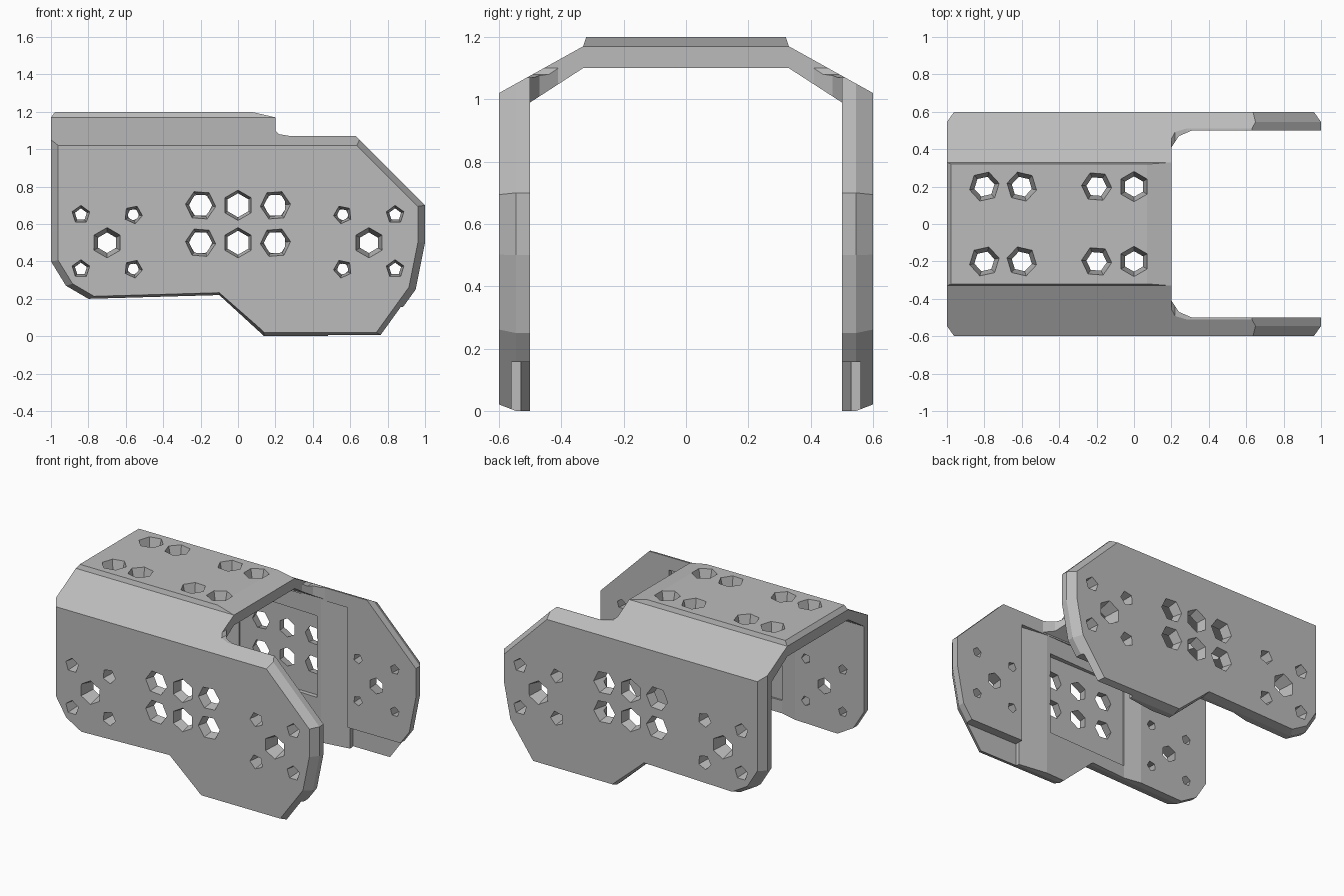
import bpy, bmesh, math
from mathutils import Matrix, Vector

cube = bpy.data.objects.get("Cube")
if cube:
    bpy.data.objects.remove(cube, do_unlink=True)

metal = bpy.data.materials.new("plain_grey")
metal.use_nodes = True
GREY = (0.5, 0.5, 0.5, 1)
metal.diffuse_color = GREY
metal.node_tree.nodes["Principled BSDF"].inputs["Base Color"].default_value = GREY


def finish(name, bm):
    bmesh.ops.recalc_face_normals(bm, faces=bm.faces)
    me = bpy.data.meshes.new(name)
    bm.to_mesh(me)
    bm.free()
    me.materials.append(metal)
    ob = bpy.data.objects.new(name, me)
    bpy.context.collection.objects.link(ob)
    return ob


def loft(name, rings):
    """Solid through matching closed rings of points."""
    bm = bmesh.new()
    loops = [[bm.verts.new(p) for p in ring] for ring in rings]
    for a, b in zip(loops, loops[1:]):
        for i in range(len(a)):
            j = (i + 1) % len(a)
            bm.faces.new((a[i], a[j], b[j], b[i]))
    bm.faces.new(loops[0][::-1])
    bm.faces.new(loops[-1])
    return finish(name, bm)


def plan_prism(name, points, low, high):
    """Vertical prism from a plan outline mirrored across y."""
    plan = points + [(x, -y) for x, y in points[::-1]]
    return loft(name, [[(x, y, z) for x, y in plan] for z in (low, high)])


def boolean(target, tool, operation):
    mod = target.modifiers.new(operation, 'BOOLEAN')
    mod.operation, mod.solver, mod.object = operation, 'EXACT', tool
    tool.hide_render = True
    bpy.context.view_layer.objects.active = target
    bpy.ops.object.modifier_apply(modifier=mod.name)
    bpy.data.objects.remove(tool, do_unlink=True)


# Arch cross-section with chamfered shoulders and a raised roof strip
half = [(0.5, -0.1), (0.6, -0.1), (0.6, 1.02), (0.33, 1.17), (0.32, 1.2)]
inner = [(0.33, 1.1), (0.5, 0.99)]
section = half + [(-y, z) for y, z in half[::-1]] + [(-y, z) for y, z in inner[::-1]] + inner
body = loft("arched_bracket", [[(x, y, z) for y, z in section] for x in (-1.1, 1.1)])

# Side outline, narrowing towards the outer faces to chamfer the rims
outline = [(-1, 1.17), (-0.97, 1.21), (0.07, 1.2), (0.2, 1.17), (0.2, 1.1), (0.22, 1.08),
           (0.28, 1.07), (0.63, 1.07), (1, 0.7), (1, 0.5), (0.95, 0.25), (0.77, 0),
           (0.14, 0), (-0.1, 0.22), (-0.8, 0.2), (-0.92, 0.27), (-1, 0.4)]


def rim(y):
    s = 1 - max(0, abs(y) - 0.545) * 0.7
    return [(x * s if abs(x) > 0.5 else x, y, 0.55 + (z - 0.55) * s) for x, z in outline]


boolean(body, loft("outline_tool", [rim(y) for y in (-0.61, -0.545, 0.545, 0.61)]), 'INTERSECT')

# Open front between the side arms
mouth = [(0.2, 0.41), (0.24, 0.47), (0.31, 0.5), (1.2, 0.5)]
boolean(body, plan_prism("mouth_tool", mouth, -0.2, 1.4), 'DIFFERENCE')

# Sloping full-height channels on the inner walls
channel = [(0.48, 0.53), (0.28, 0.501), (-0.36, 0.525), (-0.5, 0.495)]
boolean(body, plan_prism("channel_tool", channel, -0.1, 0.98), 'DIFFERENCE')

# Pocket behind the hole cluster, and the lower front recess
boolean(body, plan_prism("pocket_tool", [(0.25, 0.535), (-0.36, 0.535)], 0.3, 0.86), 'DIFFERENCE')
boolean(body, plan_prism("recess_tool", [(1.1, 0.56), (0.48, 0.56)], -0.1, 0.157), 'DIFFERENCE')

# Tapered bolt holes through both walls and the roof
bm = bmesh.new()


def hole(position, direction, radius, sides):
    turn = Vector(direction).to_track_quat('Z', 'Y').to_matrix().to_4x4()
    spin = Matrix.Rotation(position[0] * 3, 4, 'Z')
    bmesh.ops.create_cone(bm, cap_ends=True, segments=sides, radius1=radius * 0.6,
                          radius2=radius, depth=0.13,
                          matrix=Matrix.Translation(position) @ turn @ spin)


for side in (-1, 1):
    for x in (-0.2, 0, 0.2):
        for z in (0.5, 0.7):
            hole((x, side * 0.55, z), (0, side, 0), 0.085, 6)
    for centre in (-0.7, 0.7):
        hole((centre, side * 0.55, 0.5), (0, side, 0), 0.085, 6)
        for dx in (-0.14, 0.14):
            for dz in (-0.14, 0.15):
                hole((centre + dx, side * 0.55, 0.5 + dz), (0, side, 0), 0.052, 5)
    for x in (-0.8, -0.6, -0.2, 0):
        hole((x, side * 0.2, 1.15), (0, 0, 1), 0.085, 6)
boolean(body, finish("hole_tool", bm), 'DIFFERENCE')

bpy.context.view_layer.objects.active = body
body.select_set(True)
bpy.ops.object.shade_smooth_by_angle(angle=math.radians(5))
